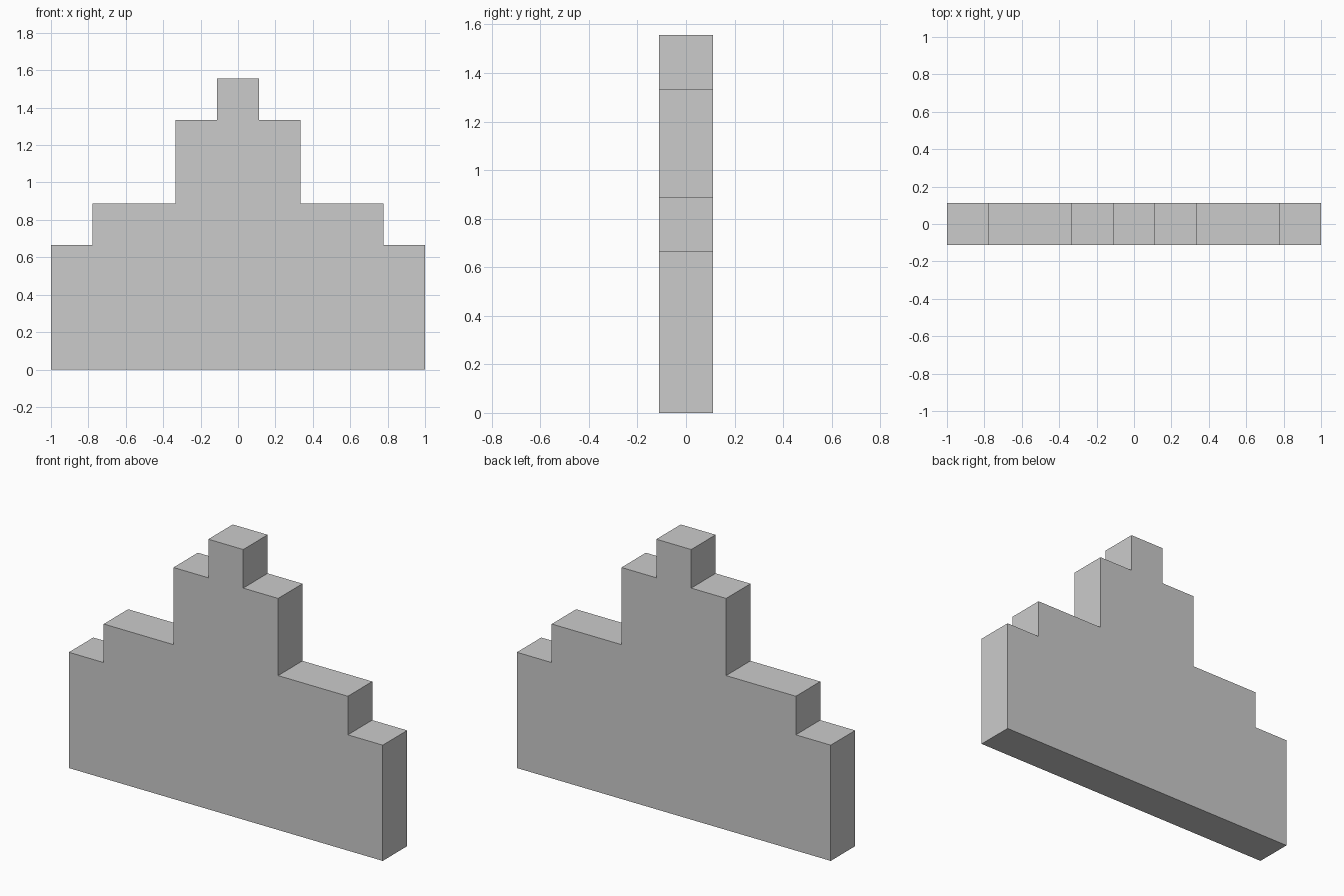
import bpy
import bmesh

if "Cube" in bpy.data.objects:
    bpy.data.objects.remove(bpy.data.objects["Cube"])

U = 2 / 9  # grid unit: the wall is nine units long and one unit thick

# Right half of the stepped outline, as (half width, top height) in units
steps = [(4.5, 3), (3.5, 4), (1.5, 6), (0.5, 7)]

right = []
base = 0
for half_width, top in steps:
    right += [(half_width, base), (half_width, top)]
    base = top
outline = right + [(-x, z) for x, z in reversed(right)]

# Stepped wall: outline face on the front, extruded to the back
bm = bmesh.new()
front = bm.faces.new([bm.verts.new((x * U, -U / 2, z * U)) for x, z in outline])
extruded = bmesh.ops.extrude_face_region(bm, geom=[front], use_keep_orig=True)
back_verts = [g for g in extruded["geom"] if isinstance(g, bmesh.types.BMVert)]
bmesh.ops.translate(bm, verts=back_verts, vec=(0, U, 0))
bmesh.ops.recalc_face_normals(bm, faces=bm.faces)

mesh = bpy.data.meshes.new("stepped_wall")
bm.to_mesh(mesh)
bm.free()
bpy.context.collection.objects.link(bpy.data.objects.new("stepped_wall", mesh))
